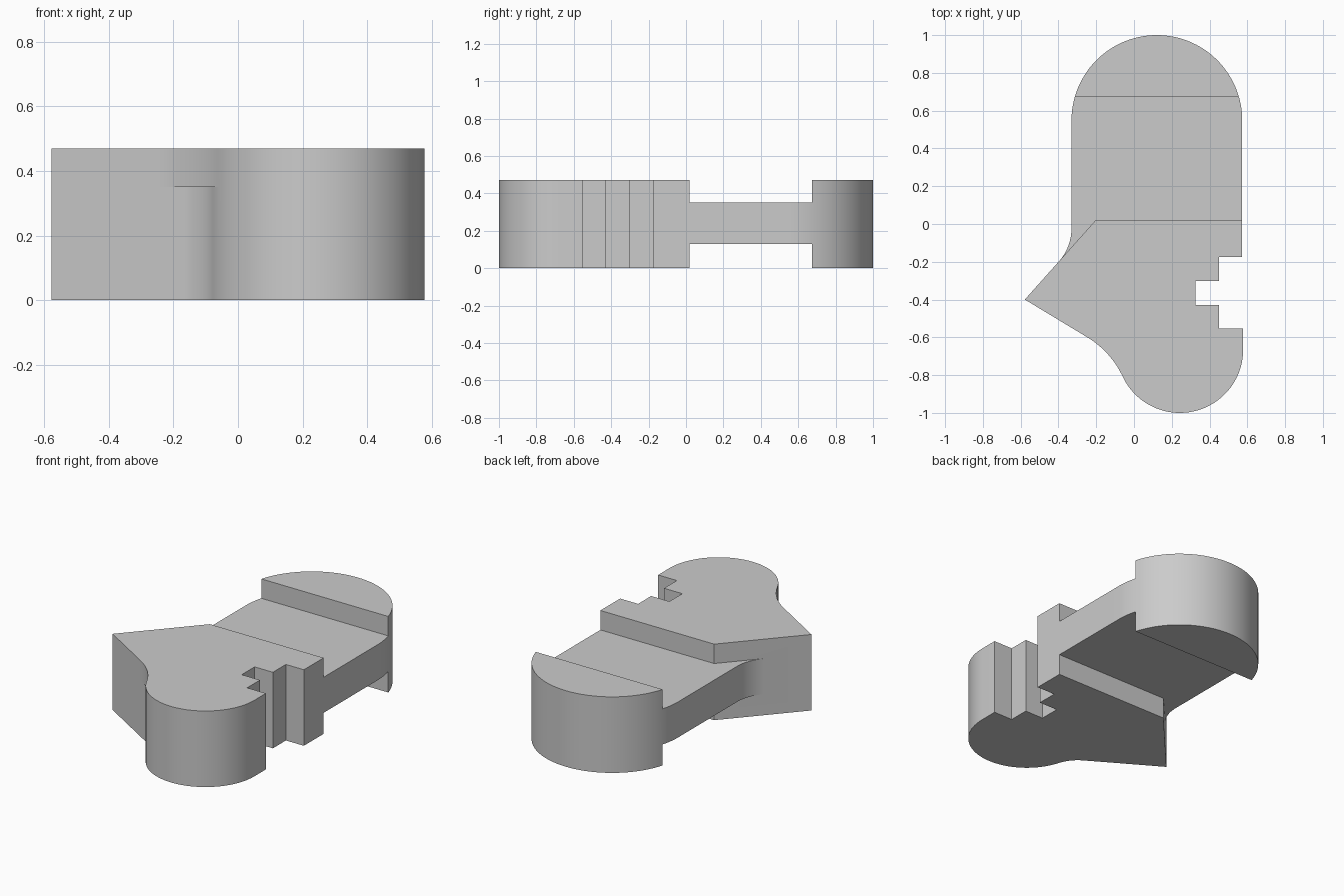
import bpy, bmesh, math
from mathutils import Vector

cube = bpy.data.objects.get("Cube")
if cube:
    bpy.data.objects.remove(cube, do_unlink=True)

grey = bpy.data.materials.new("plain grey")
grey.use_nodes = True
grey.diffuse_color = (0.6, 0.6, 0.6, 1)
bsdf = next(n for n in grey.node_tree.nodes if n.type == 'BSDF_PRINCIPLED')
bsdf.inputs["Base Color"].default_value = grey.diffuse_color

HEIGHT, WEB_LOW, WEB_HIGH = 0.47, 0.13, 0.35
TIP, SHOULDER = Vector((-0.578, -0.40)), Vector((-0.205, 0.018))
LOBE, LOBE_R = Vector((0.243, -0.665)), 0.335
CAP, CAP_R, CAP_Y = Vector((0.121, 0.548)), 0.452, 0.675
RIGHT = CAP.x + CAP_R


def arc(centre, radius, start, end, steps=24):
    return [centre + radius * Vector((math.cos(a), math.sin(a)))
            for a in (start + (end - start) * i / steps for i in range(steps + 1))]


def prism(name, outline, low, high):
    bm = bmesh.new()
    base = bm.faces.new([bm.verts.new((p[0], p[1], low)) for p in outline])
    top = bmesh.ops.extrude_face_region(bm, geom=[base])["geom"]
    bmesh.ops.translate(bm, vec=(0, 0, high - low),
                        verts=[v for v in top if isinstance(v, bmesh.types.BMVert)])
    bmesh.ops.recalc_face_normals(bm, faces=bm.faces)
    mesh = bpy.data.meshes.new(name)
    bm.to_mesh(mesh)
    bm.free()
    mesh.materials.append(grey)
    obj = bpy.data.objects.new(name, mesh)
    bpy.context.collection.objects.link(obj)
    return obj


def angle(v):
    return math.atan2(v.y, v.x)


def lobe_fillet(radius):
    """Concave arc tangent to the slanted front edge and the round lobe."""
    d = Vector((0.856, -0.517)).normalized()
    n = Vector((d.y, -d.x))
    rel = TIP - LOBE
    h = rel.dot(n) + radius
    s = -rel.dot(d) - math.sqrt((radius + LOBE_R) ** 2 - h * h)
    centre = TIP + d * s + n * radius
    return arc(centre, radius, angle(-n), angle(LOBE - centre), 16), centre


# Front body with the stepped notch, round lobe and pointed side
curve, centre = lobe_fillet(0.2)
lobe_start = angle(centre - LOBE)
if lobe_start < 0:
    lobe_start += 2 * math.pi
lobe = arc(LOBE, LOBE_R, lobe_start, 2 * math.pi, 40)
notch = [(0.578, -0.553), (0.45, -0.553), (0.45, -0.428), (0.325, -0.428),
         (0.325, -0.302), (0.45, -0.302), (0.45, -0.175), (RIGHT, -0.175)]
body = prism("notched_body", [TIP] + curve + lobe[1:] + notch
             + [(RIGHT, SHOULDER.y), SHOULDER], 0, HEIGHT)

# Wider fillet along the upper edge
wide, _ = lobe_fillet(0.48)
gusset = prism("upper_fillet", wide + [(0.1, -0.6), (-0.1, -0.45)], WEB_HIGH, HEIGHT)

# Thin middle web, blended into the slanted side
left = CAP.x - CAP_R
slope = (SHOULDER - TIP).normalized()
corner = TIP + slope * ((left - TIP.x) / slope.x)
half = (math.pi / 2 - angle(slope)) / 2
blend_r = 0.1 / math.tan(half)
blend_c = Vector((left - blend_r, corner.y + 0.1))
blend = arc(blend_c, blend_r, 0, -2 * half, 12)
a = math.asin((CAP_Y - CAP.y) / CAP_R)
web = prism("middle_web", [(RIGHT, -0.05)] + arc(CAP, CAP_R, 0, a, 6)
            + arc(CAP, CAP_R, math.pi - a, math.pi, 6) + blend + [(-0.2, -0.25)],
            WEB_LOW, WEB_HIGH)

# Full-height rounded end
cap = prism("rounded_end", arc(CAP, CAP_R, a, math.pi - a, 48), 0, HEIGHT)

# Weld the parts into one solid
for part in (gusset, web, cap):
    mod = body.modifiers.new("weld_" + part.name, 'BOOLEAN')
    mod.operation, mod.solver, mod.object = 'UNION', 'EXACT', part
bpy.context.view_layer.objects.active = body
body.select_set(True)
for mod in list(body.modifiers):
    bpy.ops.object.modifier_apply(modifier=mod.name)
for part in (gusset, web, cap):
    bpy.data.objects.remove(part, do_unlink=True)
bpy.ops.object.shade_smooth_by_angle(angle=math.radians(30))
